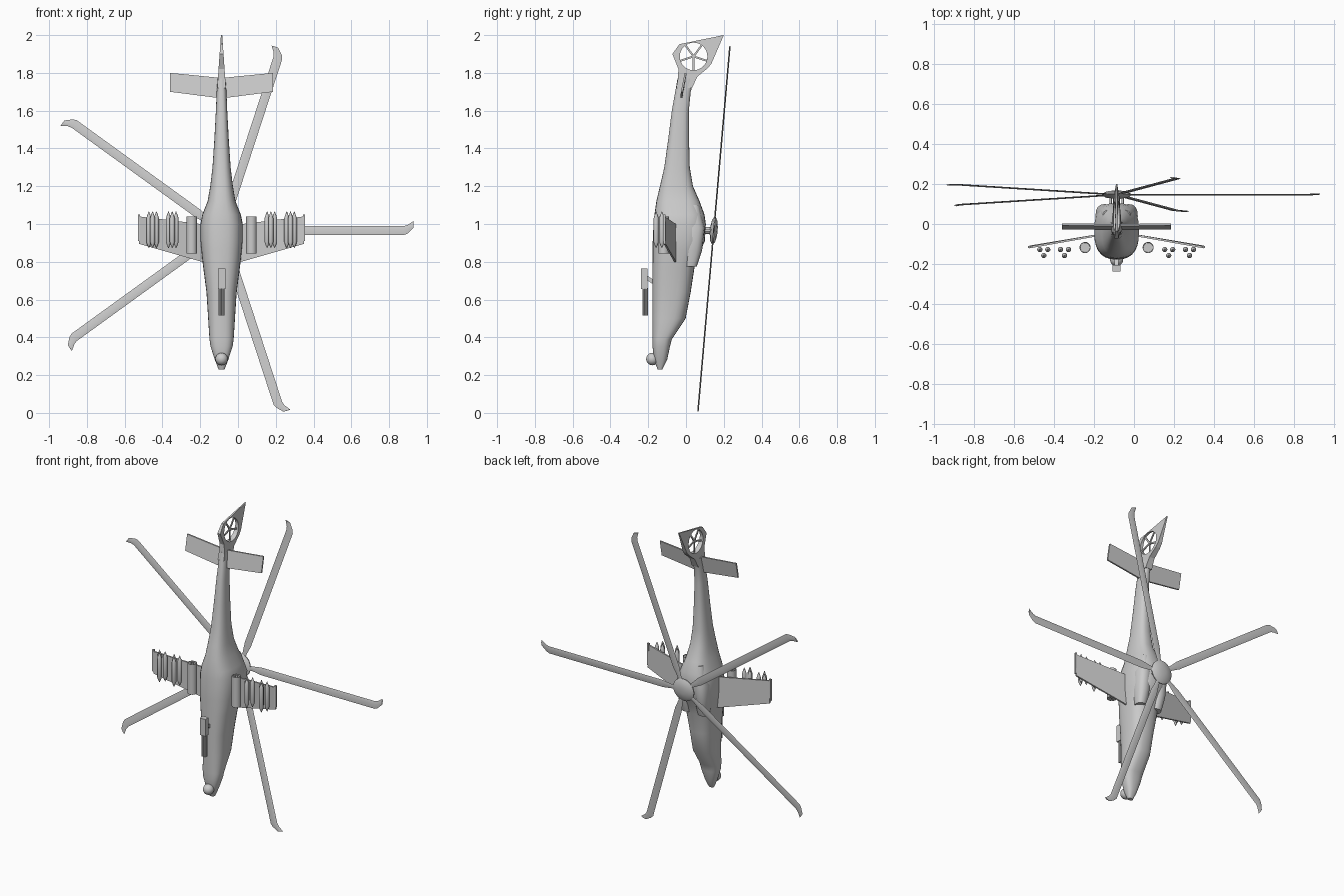
import bpy, bmesh, math
from mathutils import Matrix, Vector

if "Cube" in bpy.data.objects:
    bpy.data.objects.remove(bpy.data.objects["Cube"])

CX = -0.087  # centre line of the aircraft
grey = bpy.data.materials.new("grey paint")
grey.diffuse_color = (0.6, 0.6, 0.6, 1)
grey.use_nodes = True
grey.node_tree.nodes["Principled BSDF"].inputs["Base Color"].default_value = grey.diffuse_color


def finish(name, bm, smooth=True):
    bmesh.ops.recalc_face_normals(bm, faces=bm.faces)
    me = bpy.data.meshes.new(name)
    bm.to_mesh(me)
    bm.free()
    ob = bpy.data.objects.new(name, me)
    ob.location.x = CX
    me.materials.append(grey)
    bpy.context.collection.objects.link(ob)
    if smooth:
        bpy.ops.object.select_all(action='DESELECT')
        bpy.context.view_layer.objects.active = ob
        ob.select_set(True)
        bpy.ops.object.shade_smooth_by_angle(angle=math.radians(35))
    return ob


def loft(bm, rings):
    """Skin closed rings of equal length and cap both ends."""
    vs = [[bm.verts.new(p) for p in r] for r in rings]
    n = len(rings[0])
    for a, b in zip(vs, vs[1:]):
        for i in range(n):
            j = (i + 1) % n
            bm.faces.new((a[i], a[j], b[j], b[i]))
    bm.faces.new(vs[0])
    bm.faces.new(vs[-1])


def lathe(bm, profile, x, y, n=12):
    """Turn (radius, z) points around a vertical axis."""
    loft(bm, [[(x + r * math.cos(2 * math.pi * i / n),
                y + r * math.sin(2 * math.pi * i / n), z) for i in range(n)]
              for r, z in profile])


def oval(z, y0, y1, w, power=2.6, n=28, x=0):
    pts = []
    for i in range(n):
        t = 2 * math.pi * i / n
        c, s = math.cos(t), math.sin(t)
        px = w * math.copysign(abs(c) ** (2 / power), c)
        py = math.copysign(abs(s) ** (2 / power), s)
        pts.append((x + px, (y0 + y1) / 2 + py * (y1 - y0) / 2, z))
    return pts


def box(bm, x0, x1, y0, y1, z0, z1):
    loft(bm, [[(x0, y0, z), (x1, y0, z), (x1, y1, z), (x0, y1, z)] for z in (z0, z1)])


# Fuselage: z, belly y, back y, half width
body = [(.23, -.15, -.125, .016), (.28, -.17, -.10, .035), (.35, -.177, -.085, .058),
        (.39, -.177, -.075, .064), (.50, -.178, -.002, .071), (.64, -.178, .025, .080),
        (.77, -.178, .045, .097), (.82, -.177, .062, .103), (.87, -.177, .082, .108),
        (.91, -.176, .10, .112), (1.0, -.172, .105, .112), (1.05, -.167, .098, .102),
        (1.12, -.157, .072, .074), (1.2, -.138, .037, .060), (1.3, -.115, .02, .048),
        (1.45, -.094, .016, .038), (1.6, -.075, .015, .030), (1.7, -.057, .025, .026),
        (1.77, -.045, .045, .021)]
bm = bmesh.new()
loft(bm, [oval(*s) for s in body])
finish("fuselage", bm)

# Engine cowls with open front step
bm = bmesh.new()
for s in (-1, 1):
    loft(bm, [oval(z, y0, y1, w, 2.4, 16, s * x) for z, y0, y1, w, x in
              [(.775, -.01, .057, .032, .058), (.86, -.02, .085, .042, .06),
               (.98, -.02, .1, .046, .06), (1.1, 0, .07, .03, .04)]])
finish("engine_cowls", bm)

# Tail fin with a round opening
outline = [(-.052, 1.72), (-.044, 1.76), (-.04, 1.82), (-.072, 1.9), (-.035, 1.952), (.2, 2.0),
           (.135, 1.85), (.115, 1.825), (.06, 1.78), (.032, 1.72)]
bm = bmesh.new()
loft(bm, [[(s * (.023 - (z - 1.72) * .07), y, z) for y, z in outline] for s in (-1, 1)])
fin = finish("tail_fin", bm, False)
FY, FZ, FR = .04, 1.887, .073
bm = bmesh.new()
bmesh.ops.create_cone(bm, cap_ends=True, segments=32, radius1=FR, radius2=FR, depth=.2,
                      matrix=Matrix.Translation((0, FY, FZ)) @ Matrix.Rotation(math.pi / 2, 4, 'Y'))
cutter = finish("fin_cutter", bm, False)
cutter.hide_render = True
cutter.display_type = 'WIRE'
cut = fin.modifiers.new("opening", 'BOOLEAN')
cut.operation, cut.object, cut.solver = 'DIFFERENCE', cutter, 'EXACT'

# Tail rotor: five blades and a hub
bm = bmesh.new()
for k in range(5):
    start = len(bm.verts)
    box(bm, -.003, .003, -.005, .005, 0, FR + .002)
    bm.verts.ensure_lookup_table()
    turn = Matrix.Translation((0, FY, FZ)) @ Matrix.Rotation(math.pi + k * 2 * math.pi / 5, 4, 'X')
    bmesh.ops.transform(bm, matrix=turn, verts=bm.verts[start:])
bmesh.ops.create_cone(bm, cap_ends=True, segments=12, radius1=.01, radius2=.01, depth=.014,
                      matrix=Matrix.Translation((0, FY, FZ)) @ Matrix.Rotation(math.pi / 2, 4, 'Y'))
finish("tail_rotor", bm, False)


def plate(bm, pts, t):
    loft(bm, [[(x, y + d, z) for x, y, z in pts] for d in (-t / 2, t / 2)])


# Stabilizer and stub wings, mirrored
bm = bmesh.new()
for s in (-1, 1):
    plate(bm, [(0, -.025, 1.665), (s * .273, -.022, 1.70),
               (s * .273, -.002, 1.80), (0, -.005, 1.773)], .01)
finish("stabilizer", bm, False)
bm = bmesh.new()
for s in (-1, 1):
    plate(bm, [(s * .07, -.052, .79), (s * .437, -.113, .895),
               (s * .437, -.117, 1.04), (s * .07, -.052, .995)], .01)
    box(bm, s * .437 - .006, s * .437 + .006, -.121, -.109, .91, 1.05)
finish("stub_wings", bm, False)

# Rocket pods with a cluster of tubes in each end
bm = bmesh.new()
for s in (-1, 1):
    x, y = s * .158, -.118
    lathe(bm, [(.024, .853), (.025, .845), (.028, .845), (.028, 1.04),
               (.025, 1.04), (.024, 1.032)], x, y, 20)
    for k in range(8):
        r = .017 if k < 7 else 0
        a = k * 2 * math.pi / 7
        lathe(bm, [(.0065, .846), (.0065, 1.039)], x + r * math.cos(a), y + r * math.sin(a), 8)
finish("rocket_pods", bm)

# Missiles in triangular groups of three
bm = bmesh.new()
for s in (-1, 1):
    for c in (.261, .365):
        for dx, y in ((-.02, -.128), (.02, -.128), (0, -.158)):
            lathe(bm, [(.001, .873), (.008, .888), (.0135, .905), (.0135, 1.03),
                       (.009, 1.045), (.001, 1.067)], s * c + dx, y, 12)
finish("missiles", bm)

# Chin gun: housing, strut, barrels
bm = bmesh.new()
box(bm, -.02, .02, -.238, -.205, .655, .765)
loft(bm, [[(-.01, y, z), (.01, y, z), (.01, y, z + .025), (-.01, y, z + .025)]
          for y, z in ((-.21, .705), (-.165, .675))])
finish("gun_housing", bm, False)
bm = bmesh.new()
for x in (-.008, .008):
    for y in (-.224, -.21):
        lathe(bm, [(.0075, .515), (.0075, .66)], x, y, 8)
finish("gun_barrels", bm)

# Nose sensor ball
bm = bmesh.new()
bmesh.ops.create_uvsphere(bm, u_segments=20, v_segments=12, radius=.033,
                          matrix=Matrix.Translation((0, -.178, .285)))
finish("sensor_ball", bm)

# Main rotor, built flat around its own axis and then tipped into place
tilt = (Matrix.Translation((0, .147, .965)) @ Matrix.Rotation(math.radians(-5), 4, 'X')
        @ Matrix.Rotation(math.pi / 2, 4, 'X'))
bm = bmesh.new()
lathe(bm, [(.02, -.02), (.055, -.014), (.074, -.003), (.074, .003), (.055, .014), (.02, .02)],
      0, 0, 28)
bmesh.ops.transform(bm, matrix=tilt, verts=bm.verts)
finish("rotor_hub", bm)

bm = bmesh.new()
for dx, r in ((0, .018), (-.03, .006), (.03, .006)):
    bmesh.ops.create_cone(bm, cap_ends=True, segments=12, radius1=r, radius2=r, depth=.08,
                          matrix=Matrix.Translation((dx, .105, .965)) @ Matrix.Rotation(math.pi / 2, 4, 'X'))
finish("rotor_mast", bm)

# Five blades: radius, trailing and leading offset, ending in a swept tip
stations = [(.03, -.013, .013), (.09, -.015, .015), (.15, -.024, .024),
            (.965, -.024, .024), (.985, -.015, .03), (1.017, .015, .052)]
bm = bmesh.new()
for k in range(5):
    turn = tilt @ Matrix.Rotation(k * 2 * math.pi / 5, 4, 'Z')
    loft(bm, [[turn @ Vector(p) for p in
               ((r, a, 0), (r, a * .4 + b * .6, -.004), (r, b, 0), (r, a * .4 + b * .6, .004))]
              for r, a, b in stations])
finish("rotor_blades", bm)
